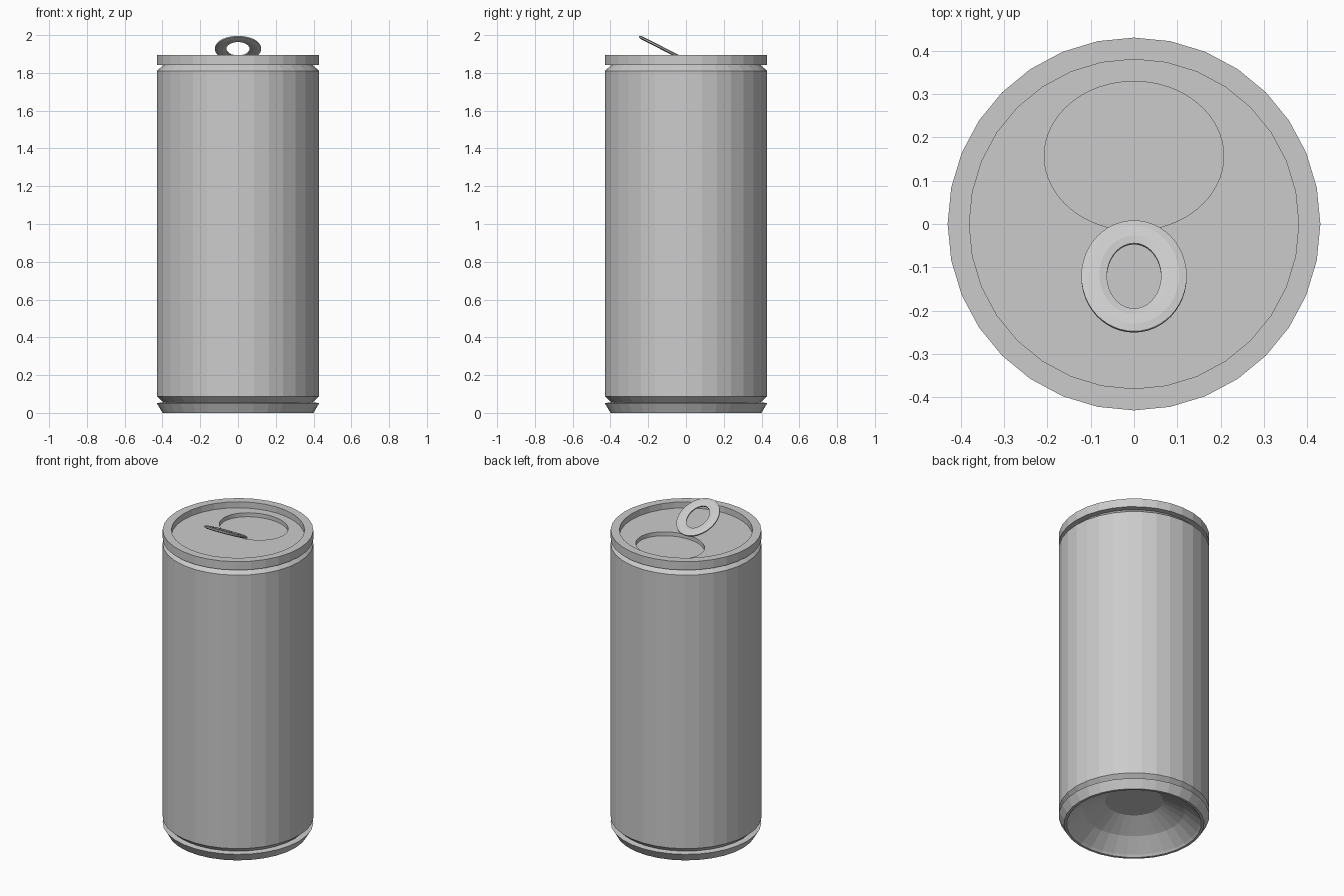
import bpy, bmesh
from math import sin, cos, pi, radians

if "Cube" in bpy.data.objects:
    bpy.data.objects.remove(bpy.data.objects["Cube"])


def ring(bm, rx, ry, z, n, cy=0.0):
    return [bm.verts.new((rx * cos(2 * pi * i / n), cy + ry * sin(2 * pi * i / n), z)) for i in range(n)]


def bridge(bm, a, b):
    n = len(a)
    for i in range(n):
        j = (i + 1) % n
        bm.faces.new((a[i], a[j], b[j], b[i]))


def loop_edges(bm, loop):
    return [bm.edges.get((v, loop[(i + 1) % len(loop)])) or bm.edges.new((v, loop[(i + 1) % len(loop)]))
            for i, v in enumerate(loop)]


def finish(bm, name):
    me = bpy.data.meshes.new(name)
    bm.to_mesh(me)
    bm.free()
    ob = bpy.data.objects.new(name, me)
    bpy.context.collection.objects.link(ob)
    return ob


SIDES = 32
LID_Z = 1.857

# Can: one revolved profile from the domed base, up the wall, over the rim to the lid
profile = [(0.165, 0.15), (0.29, 0.085), (0.375, 0.012), (0.385, 0.0), (0.40, 0.0),
           (0.43, 0.052), (0.395, 0.056), (0.43, 0.088), (0.43, 1.81), (0.395, 1.842),
           (0.43, 1.842), (0.43, 1.895), (0.38, 1.895), (0.38, LID_Z)]
bm = bmesh.new()
rings = [ring(bm, r, r, z, SIDES) for r, z in profile]
for a, b in zip(rings, rings[1:]):
    bridge(bm, a, b)
bm.faces.new(rings[0][::-1])

# Lid plate with a sunken oval mouth panel
oval_top = ring(bm, 0.207, 0.172, LID_Z, 64, 0.157)
oval_low = ring(bm, 0.207, 0.172, LID_Z - 0.025, 64, 0.157)
bridge(bm, oval_top, oval_low)
bm.faces.new(oval_low)
bmesh.ops.triangle_fill(bm, use_beauty=True,
                        edges=loop_edges(bm, rings[-1]) + loop_edges(bm, oval_top))
bmesh.ops.recalc_face_normals(bm, faces=bm.faces)
finish(bm, "can_body")

# Pull tab: flattened oval ring, tilted up towards the front
bm = bmesh.new()
loops = []
for k in range(8):
    a = 2 * pi * (k + 0.5) / 8
    w, h = 0.032 * cos(a), 0.009 * sin(a)
    loops.append(ring(bm, 0.092 + w, 0.114 + w, h, 48))
for k in range(8):
    bridge(bm, loops[k], loops[(k + 1) % 8])
bmesh.ops.recalc_face_normals(bm, faces=bm.faces)
tab = finish(bm, "pull_tab")
tab.location = (0, -0.121, 1.928)
tab.rotation_euler = (radians(-27), 0, 0)
